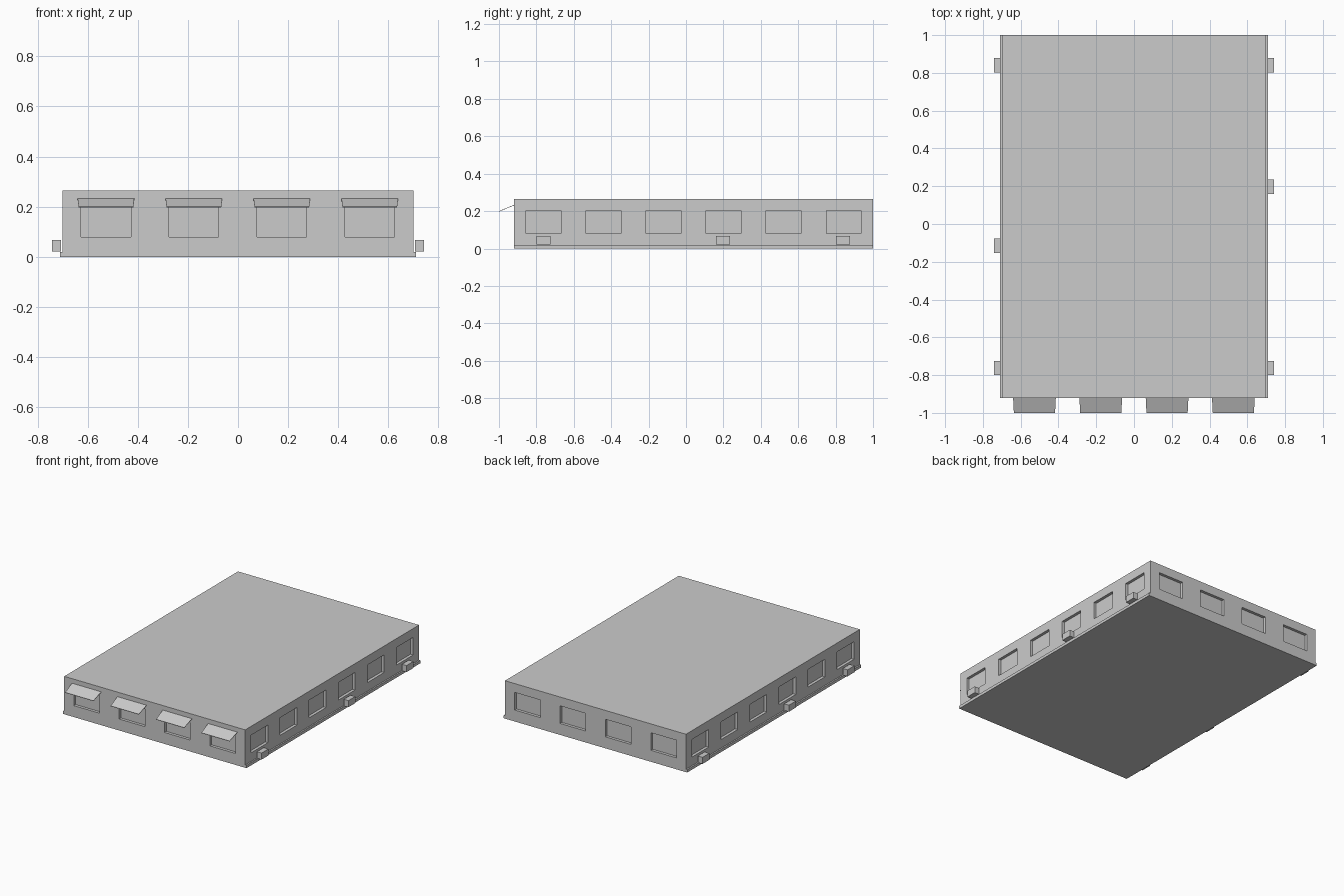
import bpy, bmesh
from mathutils import Matrix, Vector

default = bpy.data.objects.get("Cube")
if default:
    bpy.data.objects.remove(default, do_unlink=True)

gray = bpy.data.materials.new("light_gray")
gray.use_nodes = True
gray.diffuse_color = (0.6, 0.6, 0.6, 1)
gray.node_tree.nodes["Principled BSDF"].inputs["Base Color"].default_value = (0.6, 0.6, 0.6, 1)


def add_box(bm, low, high):
    low, high = Vector(low), Vector(high)
    bmesh.ops.create_cube(bm, size=1, matrix=Matrix.Translation((low + high) / 2)
                          @ Matrix.Diagonal((*(high - low), 1)))


def finish(name, bm):
    mesh = bpy.data.meshes.new(name)
    bm.to_mesh(mesh)
    bm.free()
    mesh.materials.append(gray)
    obj = bpy.data.objects.new(name, mesh)
    bpy.context.collection.objects.link(obj)
    return obj


def box(name, low, high):
    bm = bmesh.new()
    add_box(bm, low, high)
    return finish(name, bm)


FRONT, BACK, SIDE, TOP, LEDGE = -0.92, 1.0, 0.70, 0.265, 0.02
SILL, HEAD, RECESS = 0.08, 0.203, 0.02
front_xs = [-0.527 + 0.351 * i for i in range(4)]
side_ys = [-0.762 + 0.321 * i for i in range(6)]

# Base plinth and main block
box("base_plinth", (-0.71, FRONT, 0), (0.71, BACK, LEDGE))
building = box("building_block", (-SIDE, FRONT, LEDGE), (SIDE, BACK, TOP))

# Window recesses cut into all four walls
bm = bmesh.new()
for x in front_xs:
    for wall in (FRONT, BACK):
        add_box(bm, (x - 0.099, wall - RECESS, SILL), (x + 0.099, wall + RECESS, HEAD))
for y in side_ys:
    for wall in (-SIDE, SIDE):
        add_box(bm, (wall - RECESS, y - 0.093, SILL), (wall + RECESS, y + 0.093, HEAD))
cutter = finish("window_cutter", bm)
cutter.hide_render = True
cut = building.modifiers.new("window_recesses", 'BOOLEAN')
cut.operation, cut.solver, cut.object = 'DIFFERENCE', 'EXACT', cutter
bpy.context.view_layer.objects.active = building
bpy.ops.object.modifier_apply(modifier=cut.name)
bpy.data.objects.remove(cutter, do_unlink=True)

# Thin sloping awnings over the front windows
for i, x in enumerate(front_xs):
    bm = bmesh.new()
    rim = [(-0.113, FRONT, 0.233), (-0.109, -1, 0.2), (0.109, -1, 0.2), (0.113, FRONT, 0.233)]
    upper = [bm.verts.new((x + dx, y, z)) for dx, y, z in rim]
    lower = [bm.verts.new((x + dx, y, z - 0.003)) for dx, y, z in rim]
    bm.faces.new(upper)
    bm.faces.new(lower[::-1])
    for a in range(4):
        b = (a + 1) % 4
        bm.faces.new((upper[b], upper[a], lower[a], lower[b]))
    bmesh.ops.recalc_face_normals(bm, faces=bm.faces)
    finish(f"awning_{i + 1}", bm)

# Small utility boxes standing along the side ledges
for name, sign, ys in (("left", 1, (-0.762, 0.198, 0.84)), ("right", -1, (-0.762, -0.115, 0.84))):
    for i, y in enumerate(ys):
        x0, x1 = sorted((sign * 0.706, sign * 0.742))
        box(f"{name}_utility_box_{i + 1}", (x0, y - 0.038, 0.022), (x1, y + 0.038, 0.068))
